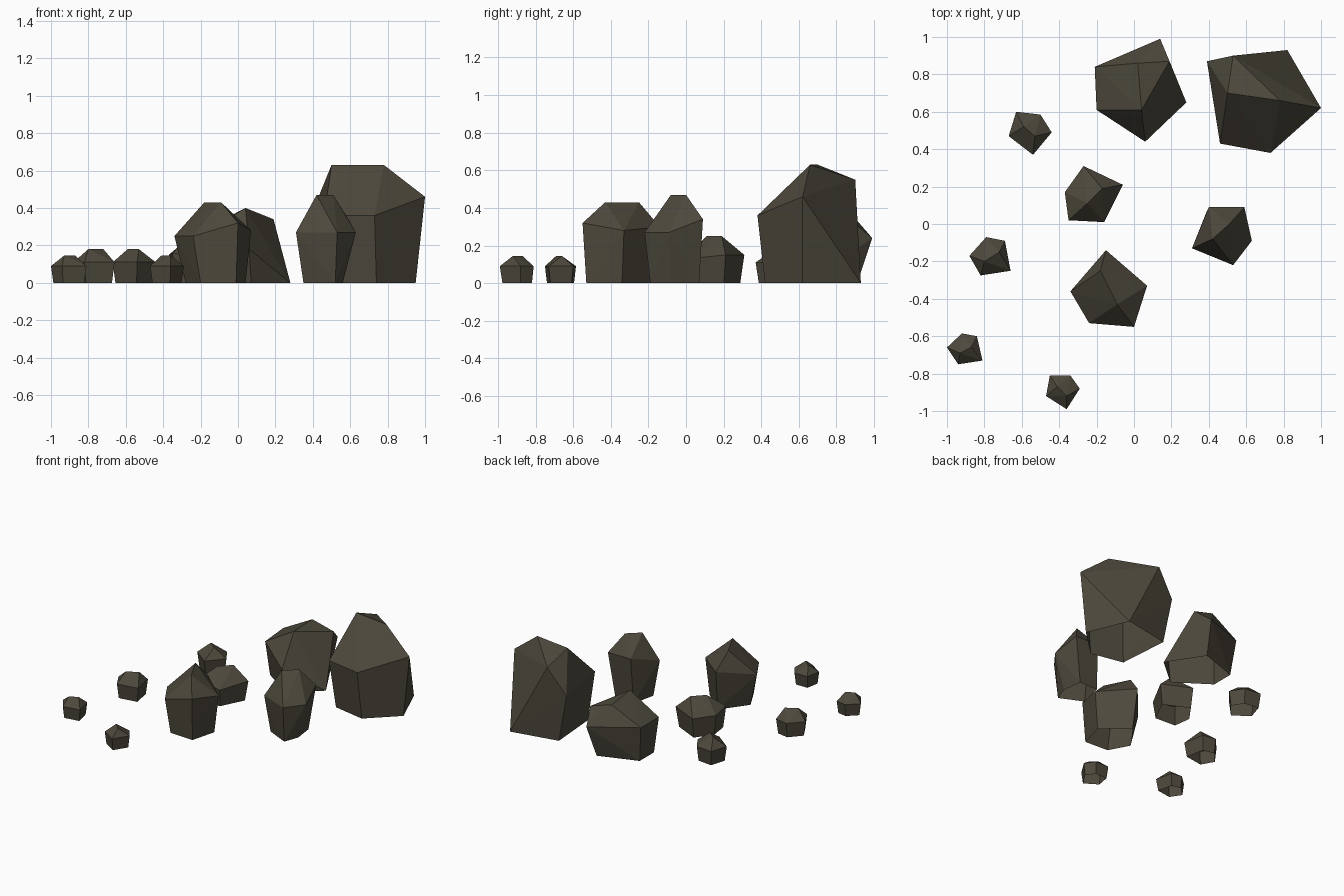
import bpy, bmesh, math

if "Cube" in bpy.data.objects:
    bpy.data.objects.remove(bpy.data.objects["Cube"])

stone = bpy.data.materials.new("dark brown stone")
stone.diffuse_color = (0.074, 0.065, 0.045, 1)
stone.use_nodes = True
stone.node_tree.nodes["Principled BSDF"].inputs["Base Color"].default_value = stone.diffuse_color


def rock(name, rim, crown, base=None, inset=0.87):
    """Faceted boulder: hull of a shoulder ring, a few crown points and an open flat base."""
    cx = sum(p[0] for p in rim) / len(rim)
    cy = sum(p[1] for p in rim) / len(rim)
    if base is None:
        base = [(cx + (p[0] - cx) * inset, cy + (p[1] - cy) * inset) for p in rim]
    pts = list(rim) + list(crown) + [(x, y, 0) for x, y in base]
    bm = bmesh.new()
    for p in pts:
        bm.verts.new(p)
    bmesh.ops.convex_hull(bm, input=bm.verts[:])
    loose = [v for v in bm.verts if not v.link_faces]
    bmesh.ops.delete(bm, geom=loose, context='VERTS')
    # merge nearly coplanar triangles into larger facets
    bmesh.ops.dissolve_limit(bm, angle_limit=math.radians(2),
                             verts=bm.verts[:], edges=bm.edges[:])
    bmesh.ops.recalc_face_normals(bm, faces=bm.faces[:])
    # open underside
    under = [f for f in bm.faces if all(v.co.z < 1e-4 for v in f.verts)]
    bmesh.ops.delete(bm, geom=under, context='FACES')
    me = bpy.data.meshes.new(name)
    bm.to_mesh(me)
    bm.free()
    me.materials.append(stone)
    ob = bpy.data.objects.new(name, me)
    bpy.context.collection.objects.link(ob)


def level(points, z):
    return [(x, y, z) for x, y in points]


# Two big boulders at the back
rock("largest_boulder",
     [(.39, .87, .36), (.53, .90, .55), (1.0, .62, .46),
      (.73, .38, .36), (.46, .43, .36)],
     [(.50, .70, .63), (.78, .66, .63)],
     [(.95, .62), (.74, .42), (.49, .47), (.46, .86), (.82, .93)])

rock("back_boulder",
     [(-.21, .84, .27), (.14, .99, .24), (.19, .87, .34), (-.20, .61, .26), (.06, .44, .18)],
     [(.04, .61, .40), (.02, .86, .39)],
     [(.28, .65), (.07, .47), (-.18, .64), (-.18, .81), (.11, .91)])

# Medium boulders in the middle
rock("right_tall_rock",
     [(.40, .09, .34), (.59, .09, .34), (.63, -.09, .27), (.53, -.22, .27), (.31, -.13, .27)],
     [(.42, -.08, .47), (.51, 0, .47)],
     [(.39, .07), (.54, .07), (.56, -.08), (.52, -.19), (.35, -.11)])

rock("front_tall_rock",
     [(-.15, -.14, .30), (.07, -.33, .28), (0, -.55, .32), (-.24, -.53, .25), (-.34, -.36, .25)],
     [(-.18, -.25, .43), (-.09, -.43, .43)],
     [(-.14, -.18), (.04, -.34), (-.01, -.53), (-.20, -.52), (-.28, -.37)])

rock("middle_rock",
     [(-.27, .31, .15), (-.06, .21, .15), (-.16, .01, .13), (-.35, .02, .16), (-.37, .17, .15)],
     [(-.17, .19, .25), (-.25, .11, .25)])

# Small scattered stones
rock("left_back_stone",
     level([(-.63, .60), (-.50, .585), (-.44, .49), (-.54, .37), (-.67, .47)], .11),
     level([(-.59, .52), (-.53, .47)], .18))

rock("left_stone",
     level([(-.79, -.07), (-.69, -.09), (-.66, -.25), (-.82, -.275), (-.88, -.17)], .11),
     level([(-.80, -.20), (-.72, -.15)], .18))

rock("left_front_stone",
     level([(-.92, -.585), (-.84, -.60), (-.81, -.73), (-.94, -.75), (-1.0, -.66)], .09),
     level([(-.93, -.69), (-.87, -.66)], .145))

rock("front_stone",
     level([(-.45, -.81), (-.34, -.81), (-.29, -.88), (-.36, -.99), (-.47, -.92)], .09),
     level([(-.41, -.87), (-.36, -.92)], .145))
